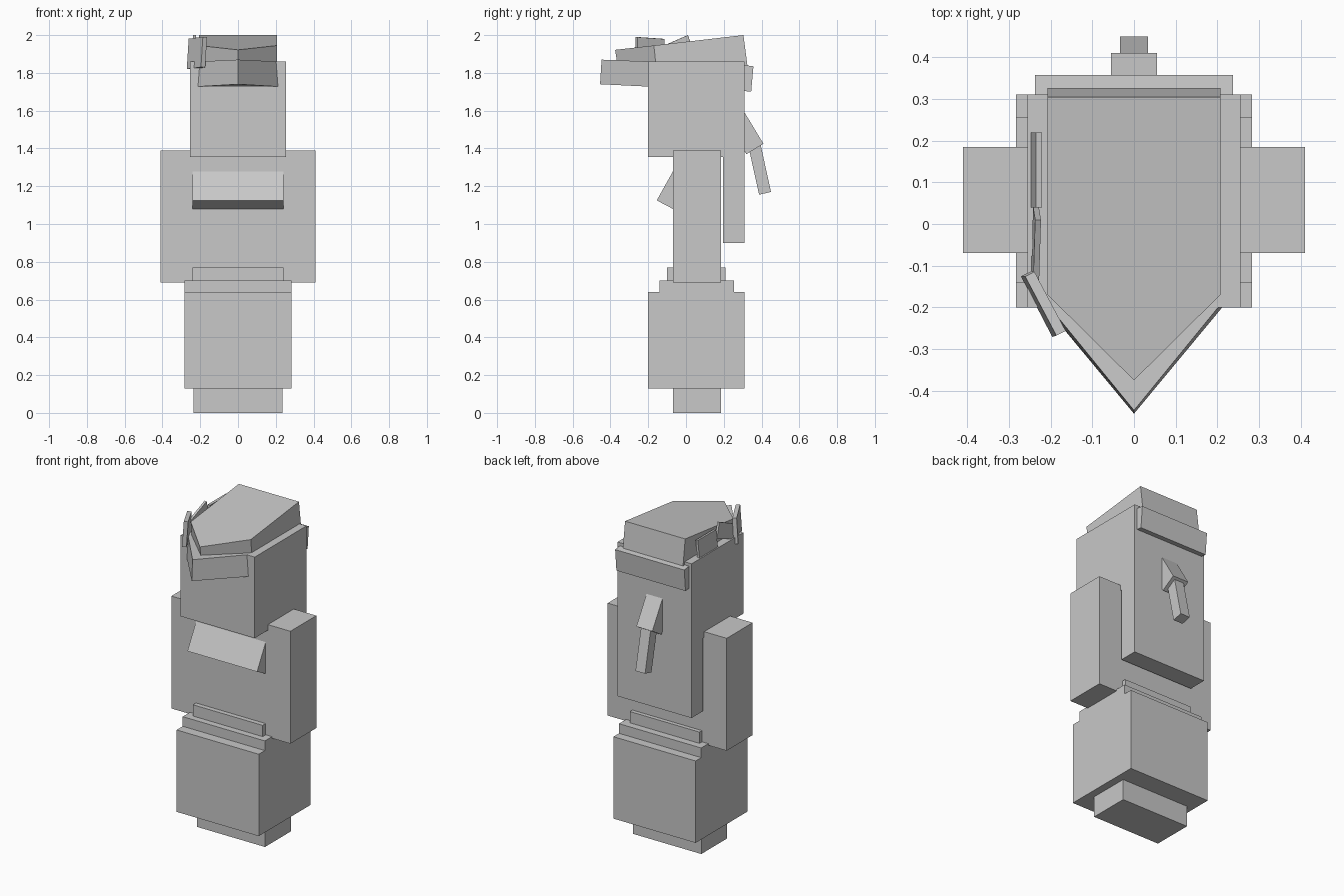
import bpy, bmesh
from mathutils import Vector

cube = bpy.data.objects.get("Cube")
if cube:
    bpy.data.objects.remove(cube, do_unlink=True)

grey = bpy.data.materials.new("plain grey")
grey.use_nodes = True
colour = (0.58, 0.58, 0.58, 1)
grey.diffuse_color = colour
grey.node_tree.nodes["Principled BSDF"].inputs["Base Color"].default_value = colour


def loft(name, ring_a, ring_b):
    """Closed solid between two matching rings of points."""
    bm = bmesh.new()
    a = [bm.verts.new(p) for p in ring_a]
    b = [bm.verts.new(p) for p in ring_b]
    n = len(a)
    bm.faces.new(a)
    bm.faces.new(b)
    for i in range(n):
        j = (i + 1) % n
        bm.faces.new((a[i], a[j], b[j], b[i]))
    bmesh.ops.recalc_face_normals(bm, faces=bm.faces)
    mesh = bpy.data.meshes.new(name)
    bm.to_mesh(mesh)
    bm.free()
    mesh.materials.append(grey)
    obj = bpy.data.objects.new(name, mesh)
    bpy.context.collection.objects.link(obj)
    return obj


def side_prism(name, half_width, profile):
    """Solid from a (y, z) side profile, symmetric across x."""
    return loft(name, [(-half_width, y, z) for y, z in profile],
                [(half_width, y, z) for y, z in profile])


def block(name, half_width, y0, y1, z0, z1):
    return side_prism(name, half_width, [(y0, z0), (y1, z0), (y1, z1), (y0, z1)])


def plate(name, corners, thickness):
    """Thin slab from four corners, thickened along its normal."""
    pts = [Vector(c) for c in corners]
    off = (pts[1] - pts[0]).cross(pts[3] - pts[0]).normalized() * thickness / 2
    return loft(name, [p + off for p in pts], [p - off for p in pts])


# Lower body
block("feet", 0.235, -0.07, 0.185, 0, 0.14)
block("skirt", 0.283, -0.2, 0.31, 0.13, 0.64)
block("lower_belt", 0.283, -0.14, 0.255, 0.63, 0.70)
block("upper_belt", 0.24, -0.1, 0.21, 0.69, 0.77)

# Torso with arms flush at its sides
block("torso_and_arms", 0.41, -0.07, 0.185, 0.69, 1.39)
side_prism("chest", 0.24, [(-0.06, 1.295), (-0.155, 1.125), (-0.06, 1.075)])

# Head with hair hanging down the back
side_prism("head_and_hair", 0.255, [
    (-0.2, 1.355), (0.195, 1.355), (0.195, 0.9), (0.31, 0.9), (0.31, 1.86), (-0.2, 1.86)])
side_prism("hair_band", 0.238, [(0.3, 1.705), (0.345, 1.70), (0.357, 1.835), (0.3, 1.842)])

# Braid
side_prism("braid_top", 0.055, [(0.3, 1.607), (0.41, 1.425), (0.32, 1.37), (0.3, 1.40)])
side_prism("braid_tail", 0.033, [(0.335, 1.39), (0.395, 1.42), (0.45, 1.17), (0.387, 1.155)])

# Pointed cap, sloping down to the front
loft("cap",
     [(-0.207, 0.304, 2.0), (0.207, 0.304, 2.0), (0.207, -0.17, 1.945),
      (0, -0.375, 1.922), (-0.207, -0.17, 1.945)],
     [(-0.207, 0.325, 1.84), (0.207, 0.325, 1.84), (0.207, -0.16, 1.85),
      (0, -0.365, 1.855), (-0.207, -0.16, 1.85)])

# Pointed brim
loft("brim",
     [(-0.21, -0.19, 1.86), (0.21, -0.19, 1.86), (0, -0.447, 1.87)],
     [(-0.22, -0.19, 1.727), (0.22, -0.19, 1.727), (0, -0.455, 1.74)])

# Feather of three thin plates along the right side of the cap
plate("feather_front", [(-0.185, -0.265, 1.83), (-0.26, -0.12, 1.82),
                        (-0.25, -0.12, 1.98), (-0.175, -0.262, 1.99)], 0.025)
plate("feather_middle", [(-0.24, -0.14, 1.84), (-0.235, 0.04, 1.91),
                         (-0.23, 0.01, 2.0), (-0.235, -0.15, 1.93)], 0.014)
plate("feather_rear", [(-0.24, 0.04, 1.86), (-0.24, 0.22, 1.855),
                       (-0.228, 0.22, 1.965), (-0.228, 0.04, 1.965)], 0.015)
